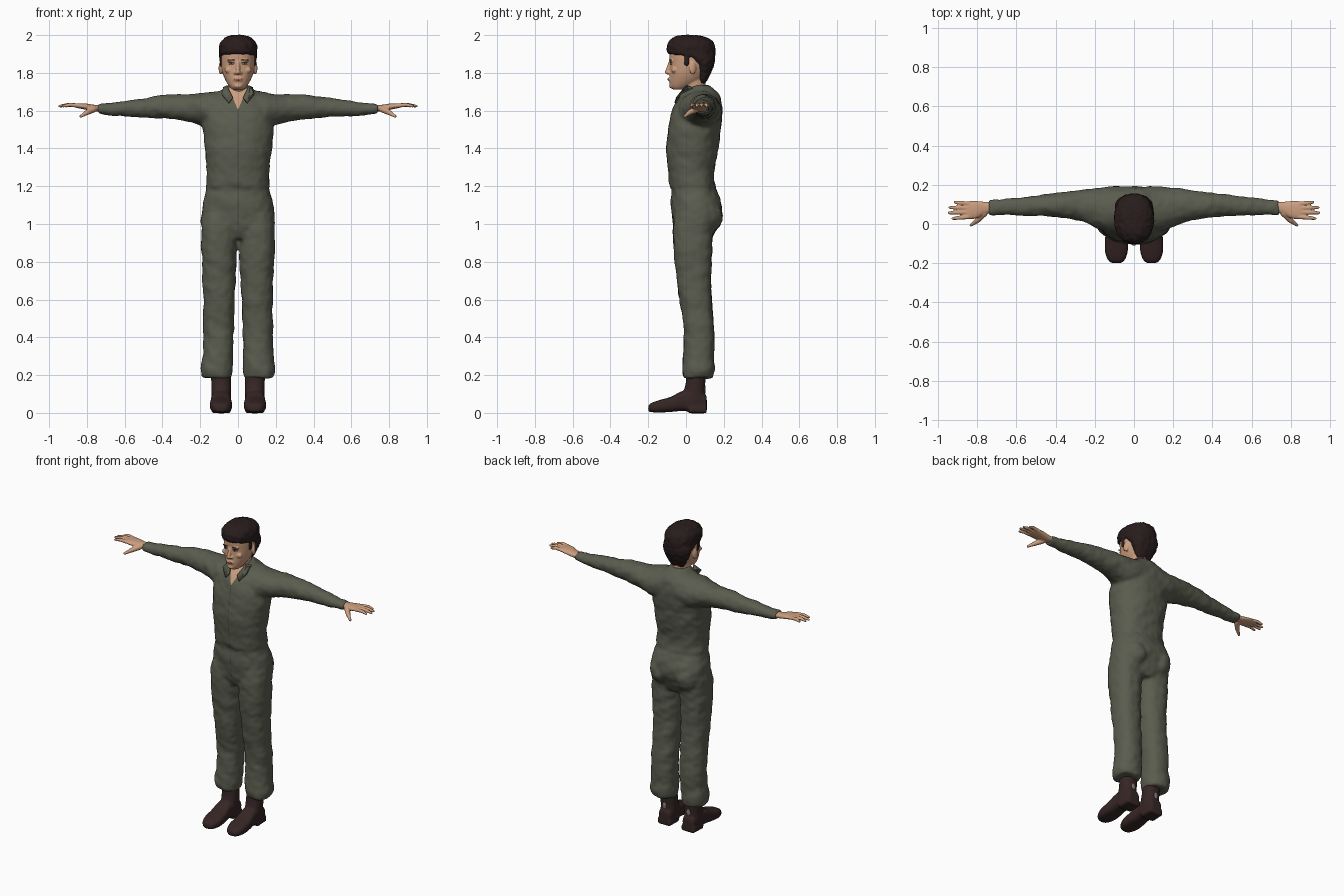
import bpy, bmesh, math
from mathutils import Vector, Matrix, noise

cube = bpy.data.objects.get("Cube")
if cube:
    bpy.data.objects.remove(cube, do_unlink=True)


def material(name, rgb):
    m = bpy.data.materials.new(name)
    m.use_nodes = True
    m.diffuse_color = (*rgb, 1)
    m.node_tree.nodes["Principled BSDF"].inputs["Base Color"].default_value = (*rgb, 1)
    return m


OLIVE = material("olive cloth", (0.105, 0.108, 0.078))
SEAM = material("dark seam", (0.07, 0.073, 0.053))
SKIN = material("skin", (0.60, 0.34, 0.21))
LIP = material("lips", (0.42, 0.19, 0.13))
HAIR = material("dark hair", (0.022, 0.012, 0.012))
BOOT = material("boot leather", (0.036, 0.019, 0.018))
WHITE = material("eye white", (0.5, 0.42, 0.37))
GREY = material("heel patch", (0.22, 0.2, 0.19))


def spline(a, b, c, d, t):
    return [0.5 * (2 * q + (r - p) * t + (2 * p - 5 * q + 4 * r - s) * t * t
                   + (3 * q - p - 3 * r + s) * t ** 3) for p, q, r, s in zip(a, b, c, d)]


def loft(bm, axis, sections, power=2.3, side=1, seg=32, sub=5):
    """Closed skin over rounded sections: (position, a0, a1, b0, b1)."""
    keys = [sections[0], *sections, sections[-1]]
    rows = [spline(*keys[i:i + 4], k / sub) for i in range(len(sections) - 1) for k in range(sub)]
    rows.append(sections[-1])
    rings = []
    for t, a0, a1, b0, b1 in rows:
        ring = []
        for k in range(seg):
            ang = math.tau * k / seg
            c, s = math.cos(ang), math.sin(ang)
            a = (a0 + a1) / 2 + (a1 - a0) / 2 * math.copysign(abs(c) ** (2 / power), c)
            b = (b0 + b1) / 2 + (b1 - b0) / 2 * math.copysign(abs(s) ** (2 / power), s)
            x, y, z = {"x": (t, a, b), "y": (a, t, b), "z": (a, b, t)}[axis]
            ring.append(bm.verts.new((x * side, y, z)))
        rings.append(ring)
    for r, q in zip(rings, rings[1:]):
        for k in range(seg):
            bm.faces.new((r[k], r[(k + 1) % seg], q[(k + 1) % seg], q[k]))
    bm.faces.new(rings[0])
    bm.faces.new(rings[-1])


def ball(bm, centre, size, turn=0, axis="Y"):
    m = Matrix.Translation(centre) @ Matrix.Rotation(turn, 4, axis) @ Matrix.Diagonal((*size, 1))
    bmesh.ops.create_uvsphere(bm, u_segments=20, v_segments=12, radius=1, matrix=m)


def limb(bm, p, q, r1, r2):
    p, q = Vector(p), Vector(q)
    turn = (q - p).to_track_quat("Z", "Y").to_matrix().to_4x4()
    bmesh.ops.create_cone(bm, cap_ends=True, segments=16, radius1=r1, radius2=r2,
                          depth=(q - p).length, matrix=Matrix.Translation((p + q) / 2) @ turn)
    for c, r in ((p, r1), (q, r2)):
        ball(bm, c, (r, r, r))


def finish(name, bm, mats, voxel=0, smooth=4):
    """Make an object; with a voxel size, melt its overlapping parts into one skin."""
    bmesh.ops.recalc_face_normals(bm, faces=bm.faces)
    mesh = bpy.data.meshes.new(name)
    bm.to_mesh(mesh)
    bm.free()
    ob = bpy.data.objects.new(name, mesh)
    bpy.context.collection.objects.link(ob)
    if voxel:
        rem = ob.modifiers.new("melt", "REMESH")
        rem.mode, rem.voxel_size = "VOXEL", voxel
        soft = ob.modifiers.new("soften", "SMOOTH")
        soft.factor, soft.iterations = 0.5, smooth
        bpy.context.view_layer.update()
        deps = bpy.context.evaluated_depsgraph_get()
        ob.data = bpy.data.meshes.new_from_object(ob.evaluated_get(deps))
        ob.modifiers.clear()
    ob.data.materials.clear()
    for m in mats:
        ob.data.materials.append(m)
    for p in ob.data.polygons:
        p.use_smooth = True
    return ob


# Coverall: torso, hips, sleeves and legs melted together
bm = bmesh.new()
loft(bm, "z", [(1.185, -.16, .16, -.07, .145), (1.2, -.17, .17, -.085, .155), (1.28, -.165, .165, -.095, .15),
               (1.4, -.178, .178, -.105, .17), (1.53, -.19, .19, -.09, .188), (1.62, -.18, .18, -.065, .19),
               (1.68, -.125, .125, -.03, .175), (1.72, -.068, .068, .0, .14), (1.735, -.06, .06, .03, .125)])
loft(bm, "z", [(.92, -.17, .17, -.04, .13), (.98, -.195, .195, -.065, .165), (1.05, -.195, .195, -.075, .19),
               (1.12, -.185, .185, -.08, .185), (1.2, -.162, .162, -.075, .145)])
for s in (1, -1):
    loft(bm, "x", [(.06, -.03, .19, 1.5, 1.71), (.14, -.04, .19, 1.5, 1.70), (.2, -.015, .185, 1.525, 1.69),
                   (.28, .015, .175, 1.548, 1.688), (.4, .035, .16, 1.56, 1.68), (.52, .042, .145, 1.566, 1.663),
                   (.64, .047, .132, 1.573, 1.645), (.74, .043, .125, 1.583, 1.638)], 2, s)
    loft(bm, "z", [(.185, .035, .187, -.01, .14), (.23, .028, .196, -.018, .15), (.32, .026, .187, -.015, .148),
                   (.45, .022, .184, -.012, .15), (.6, .018, .184, -.035, .135), (.8, .01, .192, -.06, .135),
                   (.95, .004, .197, -.068, .145), (1.05, .0, .19, -.06, .16)], 2.3, s)
    ball(bm, (.09 * s, .095, 1.04), (.085, .1, .095))
suit = finish("coverall", bm, [OLIVE, SEAM, SKIN], .01, 5)

# Cloth folds, then the open neck and the front zip cut in as faces
bm = bmesh.new()
bm.from_mesh(suit.data)
bm.normal_update()
moves = [(v, v.normal * (.006 * noise.noise(Vector((v.co.x * 9, v.co.y * 9, v.co.z * 16 + v.co.x * 8)))
                         + .003 * noise.noise(v.co * 30))) for v in bm.verts]
for v, d in moves:
    v.co += d
cuts = [((0, 0, 1.605), (1, 0, -.44)), ((0, 0, 1.605), (1, 0, .44)),
        ((.003, 0, 0), (1, 0, 0)), ((-.003, 0, 0), (1, 0, 0))]
for co, no in cuts:
    faces = [f for f in bm.faces if f.normal.y < .3 and abs(f.calc_center_median().x) < .08
             and 1 < f.calc_center_median().z and f.calc_center_median().y < .05]
    geom = set(faces) | {e for f in faces for e in f.edges} | {v for f in faces for v in f.verts}
    bmesh.ops.bisect_plane(bm, geom=list(geom), plane_co=co, plane_no=no)
for f in bm.faces:
    c = f.calc_center_median()
    if c.y < .05 and c.z > 1.0 and f.normal.y < .3:
        if abs(c.x) < (c.z - 1.605) * .44:
            f.material_index = 2
        elif abs(c.x) < .003:
            f.material_index = 1
bm.to_mesh(suit.data)
bm.free()

# Collar leaves
for s, label in ((1, "left"), (-1, "right")):
    bm = bmesh.new()
    pts = [(.028, -.052, 1.672), (.05, -.062, 1.642), (.088, -.038, 1.69), (.078, .03, 1.725), (.058, .0, 1.735)]
    bm.faces.new([bm.verts.new((x * s, y, z)) for x, y, z in pts])
    ob = finish("collar_" + label, bm, [OLIVE])
    ob.modifiers.new("thickness", "SOLIDIFY").thickness = .008

# Head with neck, nose, brow, mouth and ears
bm = bmesh.new()
loft(bm, "z", [(1.712, -.03, .03, -.07, -.01), (1.728, -.046, .046, -.083, .03), (1.76, -.066, .066, -.087, .085),
               (1.8, -.082, .082, -.086, .115), (1.85, -.09, .09, -.085, .135), (1.9, -.09, .09, -.088, .14),
               (1.95, -.08, .08, -.075, .125), (1.98, -.04, .04, -.03, .07)], 2.15)
loft(bm, "z", [(1.62, -.06, .06, -.01, .11), (1.7, -.053, .053, -.012, .105), (1.78, -.056, .056, -.02, .105)], 2)
limb(bm, (0, -.084, 1.855), (0, -.1, 1.803), .009, .012)
ball(bm, (0, -.086, 1.766), (.026, .01, .011))
ball(bm, (0, -.079, 1.731), (.022, .011, .012))
for s in (1, -1):
    ball(bm, (.013 * s, -.089, 1.8), (.01, .01, .008))
    ball(bm, (.034 * s, -.078, 1.865), (.026, .009, .007))
    ball(bm, (.05 * s, -.063, 1.815), (.022, .014, .016))
    ball(bm, (.093 * s, .035, 1.825), (.009, .019, .034), .25 * s, "Z")
finish("head", bm, [SKIN], .005, 3)

bm = bmesh.new()
ball(bm, (0, -.0945, 1.766), (.022, .004, .0055))
finish("lips", bm, [LIP])
for s, label in ((1, "left"), (-1, "right")):
    for part, centre, size, mat in (("eye", (.035, -.0795, 1.848), (.014, .0045, .0045), WHITE),
                                    ("iris", (.035, -.0825, 1.848), (.0048, .0028, .0044), HAIR),
                                    ("eyelid", (.035, -.082, 1.8535), (.016, .004, .002), HAIR),
                                    ("eyebrow", (.036, -.083, 1.868), (.02, .005, .003), HAIR)):
        bm = bmesh.new()
        ball(bm, (centre[0] * s, *centre[1:]), size, .25 * s, "Z")
        finish(f"{part}_{label}", bm, [mat])

# Hair cap that drops behind the ears to the nape
bm = bmesh.new()
loft(bm, "z", [(1.745, -.045, .045, .07, .103), (1.77, -.06, .06, .062, .116), (1.81, -.078, .078, .052, .136),
               (1.85, -.093, .093, .035, .15), (1.875, -.099, .099, .0, .153), (1.89, -.1, .1, -.05, .154),
               (1.905, -.1, .1, -.096, .155), (1.945, -.1, .1, -.1, .152), (1.975, -.082, .082, -.084, .132),
               (1.995, -.05, .05, -.052, .085), (2.0, -.01, .01, -.01, .03)], 2.3)
for s in (1, -1):
    ball(bm, (.088 * s, .003, 1.865), (.009, .014, .035))
hair = finish("hair", bm, [HAIR], .006, 2)
for v in hair.data.vertices:
    v.co += v.normal * .004 * noise.noise(v.co * 45)

# Hands: palm, four fingers and a thumb
for s, label in ((1, "left"), (-1, "right")):
    bm = bmesh.new()
    loft(bm, "x", [(.715, .057, .112, 1.593, 1.629), (.76, .052, .113, 1.597, 1.631), (.8, .03, .117, 1.604, 1.637),
                   (.84, .025, .117, 1.612, 1.639), (.865, .03, .113, 1.618, 1.636)], 2.3, s)
    for y, tip, spread in ((.036, .925, -.008), (.06, .944, -.003), (.082, .94, .002), (.104, .914, .007)):
        mid = (.855 + tip) / 2
        limb(bm, (.845 * s, y, 1.627), (mid * s, y + spread / 2, 1.631), .0115, .0105)
        limb(bm, (mid * s, y + spread / 2, 1.631), (tip * s, y + spread, 1.624), .0105, .0075)
    limb(bm, (.765 * s, .055, 1.608), (.8 * s, .018, 1.59), .018, .014)
    limb(bm, (.8 * s, .018, 1.59), (.832 * s, -.006, 1.57), .013, .008)
    finish("hand_" + label, bm, [SKIN], .0045, 2)

# Boots: foot, heel block and shaft, with a small patch at the back
for s, label in ((1, "left"), (-1, "right")):
    bm = bmesh.new()
    loft(bm, "y", [(-.2, .07, .11, .008, .035), (-.185, .048, .132, .004, .052), (-.14, .032, .148, .002, .068),
                   (-.08, .032, .148, .005, .085), (-.02, .038, .142, .01, .115), (.05, .038, .138, .004, .12),
                   (.1, .046, .13, .002, .1), (.11, .055, .12, .006, .08)], 3, s)
    loft(bm, "y", [(.015, .036, .142, -.002, .04), (.108, .04, .136, -.002, .04)], 5, s)
    loft(bm, "z", [(.06, .037, .14, -.02, .105), (.12, .036, .14, -.01, .1), (.17, .037, .142, .0, .103),
                   (.25, .037, .145, .0, .108)], 2.2, s)
    finish("boot_" + label, bm, [BOOT], .007, 3)
    bm = bmesh.new()
    ball(bm, (.088 * s, .1, .125), (.013, .0045, .022))
    finish("heel_patch_" + label, bm, [GREY])
